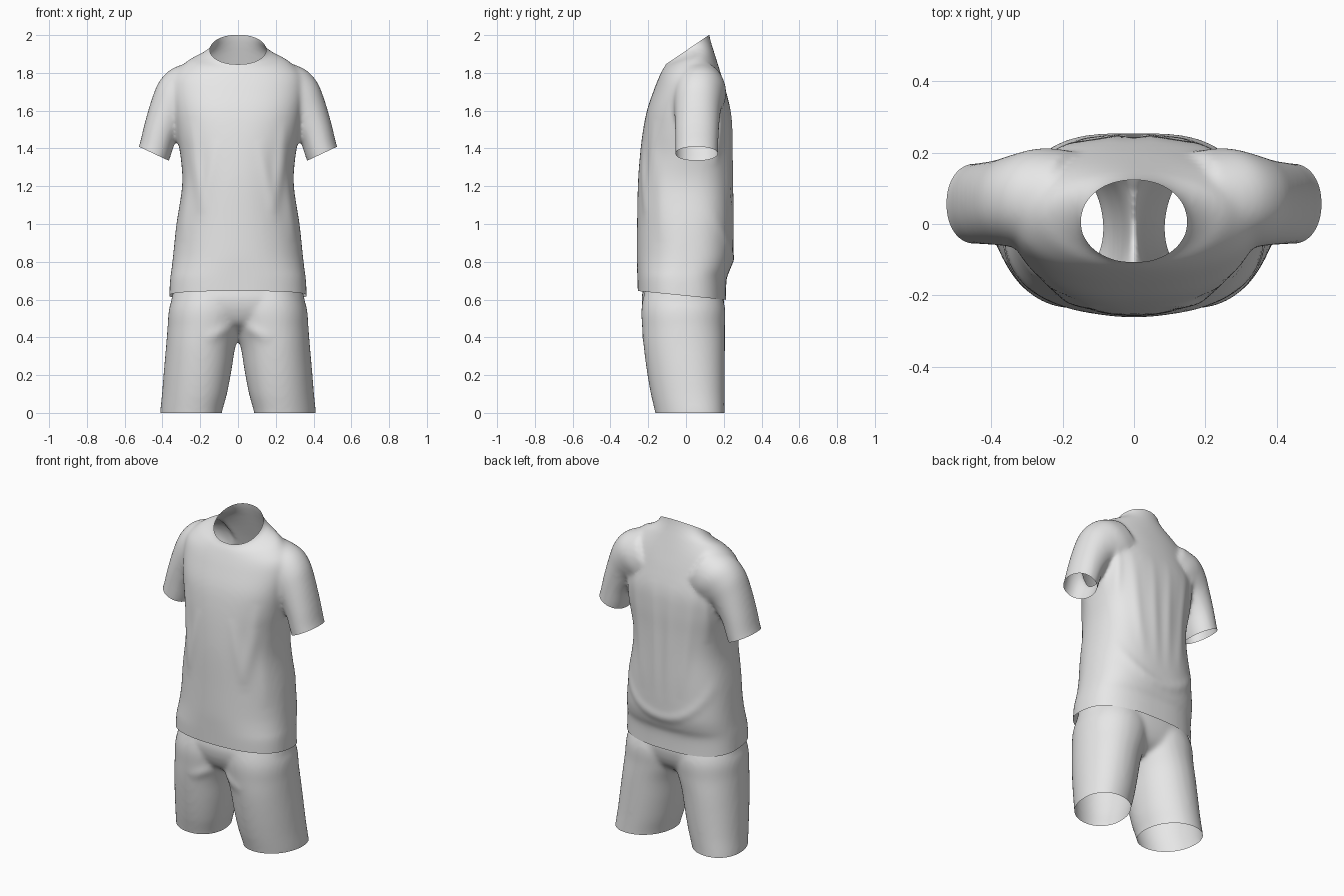
import bpy
import bmesh
from math import cos, sin, pi, exp
from mathutils import Vector

cube = bpy.data.objects.get("Cube")
if cube:
    bpy.data.objects.remove(cube)

fabric = bpy.data.materials.new("light_grey_fabric")
fabric.use_nodes = True
GREY = (0.8, 0.8, 0.8, 1)
fabric.diffuse_color = GREY
fabric.node_tree.nodes["Principled BSDF"].inputs["Base Color"].default_value = GREY


def spline(rows, steps=5):
    """Smoothly interpolate a table of ring measurements."""
    out = []
    last = len(rows) - 1
    for k in range(last):
        four = [rows[max(0, min(last, k + o))] for o in (-1, 0, 1, 2)]
        for s in range(steps):
            t = s / steps
            out.append([b + .5 * t * (c - a + t * (2 * a - 5 * b + 4 * c - d
                        + t * (3 * (b - c) + d - a))) for a, b, c, d in zip(*four)])
    return out + [list(rows[-1])]


def power(t, n):
    return abs(t) ** (2 / n) * (1 if t > 0 else -1)


def loft(bm, rings, count=64):
    """Closed solid through rings of (centre, axis u, axis v, front and back squareness)."""
    loops = []
    for c, u, v, n_front, n_back in rings:
        loop = []
        for i in range(count):
            a = 2 * pi * i / count
            n = n_back if sin(a) > 0 else n_front
            loop.append(bm.verts.new(Vector(c) + Vector(u) * power(cos(a), n)
                                     + Vector(v) * power(sin(a), n)))
        loops.append(loop)
    faces = [bm.faces.new(loops[0]), bm.faces.new(loops[-1])]
    for lo, hi in zip(loops, loops[1:]):
        for i in range(count):
            j = (i + 1) % count
            faces.append(bm.faces.new((lo[i], lo[j], hi[j], hi[i])))
    bmesh.ops.recalc_face_normals(bm, faces=faces)


def ring(x0, x1, front, front_z, back, back_z, n_front, n_back, skew=0):
    """Ring from its side extents and its front and back points."""
    return (((x0 + x1) / 2, (front + back) / 2, (front_z + back_z) / 2),
            ((x1 - x0) / 2, 0, 0),
            (skew, (back - front) / 2, (back_z - front_z) / 2), n_front, n_back)


def fuse(name, bm, rounds):
    """Blend overlapping solids into one cloth surface; return it as a bmesh."""
    mesh = bpy.data.meshes.new(name)
    bm.to_mesh(mesh)
    bm.free()
    obj = bpy.data.objects.new(name, mesh)
    bpy.context.collection.objects.link(obj)
    remesh = obj.modifiers.new("blend", "REMESH")
    remesh.mode = "VOXEL"
    remesh.voxel_size = 0.012
    relax = obj.modifiers.new("relax", "SMOOTH")
    relax.factor = 0.5
    relax.iterations = rounds
    dg = bpy.context.evaluated_depsgraph_get()
    dg.update()
    out = bmesh.new()
    out.from_mesh(obj.evaluated_get(dg).to_mesh())
    obj.modifiers.clear()
    return obj, out


def cut(bm, co, no, keep=lambda c: True):
    """Open the surface along a plane, only where keep() holds."""
    faces = [f for f in bm.faces if keep(f.calc_center_median())]
    geom = set(faces)
    for f in faces:
        geom.update(f.verts)
        geom.update(f.edges)
    bmesh.ops.bisect_plane(bm, geom=list(geom), plane_co=co, plane_no=no,
                           clear_outer=True)


def fold(bm, side, path, width, height):
    """Raise a soft crease along an (x, z) path on the front or back, both sides."""
    bm.normal_update()
    pts = [Vector(p) for p in path]
    moves = []
    for v in bm.verts:
        facing = min(1, 2 * v.normal.y * side - 0.2)
        if facing <= 0:
            continue
        p = Vector((abs(v.co.x), v.co.z))
        best = 0
        for k, (a, b) in enumerate(zip(pts, pts[1:])):
            d = b - a
            t = max(0, min(1, (p - a).dot(d) / d.length_squared))
            along = (k + t) / (len(pts) - 1)
            fade = sin(pi * along) if len(pts) == 2 else sin(pi / 2 * along)
            best = max(best, fade * exp(-((p - a - d * t).length / width) ** 2))
        moves.append((v, v.normal * best * height * facing))
    for v, m in moves:
        v.co += m


def finish(obj, bm):
    bm.to_mesh(obj.data)
    bm.free()
    obj.data.materials.clear()
    obj.data.materials.append(fabric)
    obj.data.shade_smooth()


# Shirt body: height, half width, front, back, front squareness
body = [(.54, .368, -.252, .214, 2.5), (.7, .36, -.257, .214, 2.4),
        (.76, .352, -.259, .234, 2.3), (.84, .343, -.261, .25, 2.15),
        (1, .326, -.259, .25, 2.1), (1.2, .296, -.255, .246, 2.2),
        (1.34, .302, -.246, .244, 2.2), (1.48, .325, -.23, .244, 2.3),
        (1.6, .342, -.207, .236, 2.4)]
# Shoulders and collar: half width, front, its height, back, its height, squareness
yoke = [(.352, -.17, 1.71, .207, 1.72, 2.3), (.335, -.142, 1.78, .18, 1.81, 2.2),
        (.265, -.12, 1.825, .152, 1.9, 2), (.195, -.106, 1.84, .138, 1.945, 2),
        (.145, -.103, 1.857, .124, 2, 2.1), (.138, -.1, 1.95, .11, 2.1, 2.1)]
rows = [(w, f, z, b, z, n, 2.6) for z, w, f, b, n in body]
rows += [row + row[-1:] for row in yoke]
bm = bmesh.new()
loft(bm, [ring(-w, w, *rest) for w, *rest in spline(rows)])

# Sleeves: outer x and height, inner x and height, half depth
sleeve = [(.565, 1.32, .405, 1.245, .112), (.525, 1.41, .365, 1.335, .113),
          (.495, 1.53, .325, 1.45, .116), (.457, 1.66, .265, 1.53, .122),
          (.417, 1.755, .21, 1.55, .132), (.35, 1.822, .15, 1.56, .142),
          (.24, 1.862, .1, 1.58, .135)]
for s in (1, -1):
    loft(bm, [((s * (x + i) / 2, d / 2, (z + k) / 2),
               (s * (x - i) / 2, 0, (z - k) / 2), (0, d, 0), 2.1, 2.1)
              for x, z, i, k, d in spline(sleeve)])

shirt, bm = fuse("shirt", bm, 12)

# Neck, hem and cuff openings
cut(bm, (0, -.1, 1.85), (0, -.68, 1), lambda c: c.z > 1.75 and abs(c.x) < .25)
cut(bm, (0, -.25, .645), (0, -.1, -1))
for s in (1, -1):
    cut(bm, (s * .445, .055, 1.372), (s * .425, 0, -.905),
        lambda c: c.x * s > .335 and c.z > 1.2)

# Draped folds
FRONT, BACK = -1, 1
fold(bm, FRONT, [(.25, 1.55), (.19, 1.05)], .03, .009)
fold(bm, FRONT, [(.11, 1.45), (.2, 1)], .03, .006)
fold(bm, FRONT, [(.25, 1.4), (.3, .9)], .03, .007)
drape = [pi / 2 * i / 8 for i in range(9)]
fold(bm, BACK, [(.31 * cos(a), 1.15 - .34 * sin(a)) for a in drape], .03, .007)
fold(bm, BACK, [(.06, 1.65), (.04, .9)], .03, .005)
fold(bm, BACK, [(.2, 1.65), (.13, .95)], .03, .006)
fold(bm, BACK, [(.27, 1.65), (.26, 1.3)], .02, .008)
finish(shirt, bm)

# Shorts seat, then a mirrored pair of legs, their fronts turned slightly inward
bm = bmesh.new()
seat = [(.41, .08, -.06, .08), (.46, .24, -.175, .155), (.52, .335, -.218, .19),
        (.6, .352, -.235, .203), (.68, .335, -.225, .188), (1, .29, -.2, .17)]
loft(bm, [ring(-w, w, f, z, b, z, 2.4, 2.4) for z, w, f, b in spline(seat)])
leg = [(-.08, .098, .411, -.15, .205), (0, .088, .41, -.163, .204),
       (.1, .06, .401, -.186, .204), (.22, .036, .392, -.207, .205),
       (.35, .014, .381, -.224, .206), (.45, -.02, .373, -.232, .206),
       (.56, -.04, .363, -.235, .206), (.68, -.02, .32, -.21, .17)]
for s in (1, -1):
    loft(bm, [ring(s * a, s * b, f, z, k, z, 2.1, 2.1, s * .05 * max(0, .5 - z))
              for z, a, b, f, k in spline(leg)])

shorts, bm = fuse("shorts", bm, 12)
cut(bm, (0, 0, 0), (0, 0, -1))
cut(bm, (0, 0, .85), (0, 0, 1))

# Creases fanning out from the crotch
fold(bm, FRONT, [(.02, .47), (.18, .38)], .03, .007)
finish(shorts, bm)
